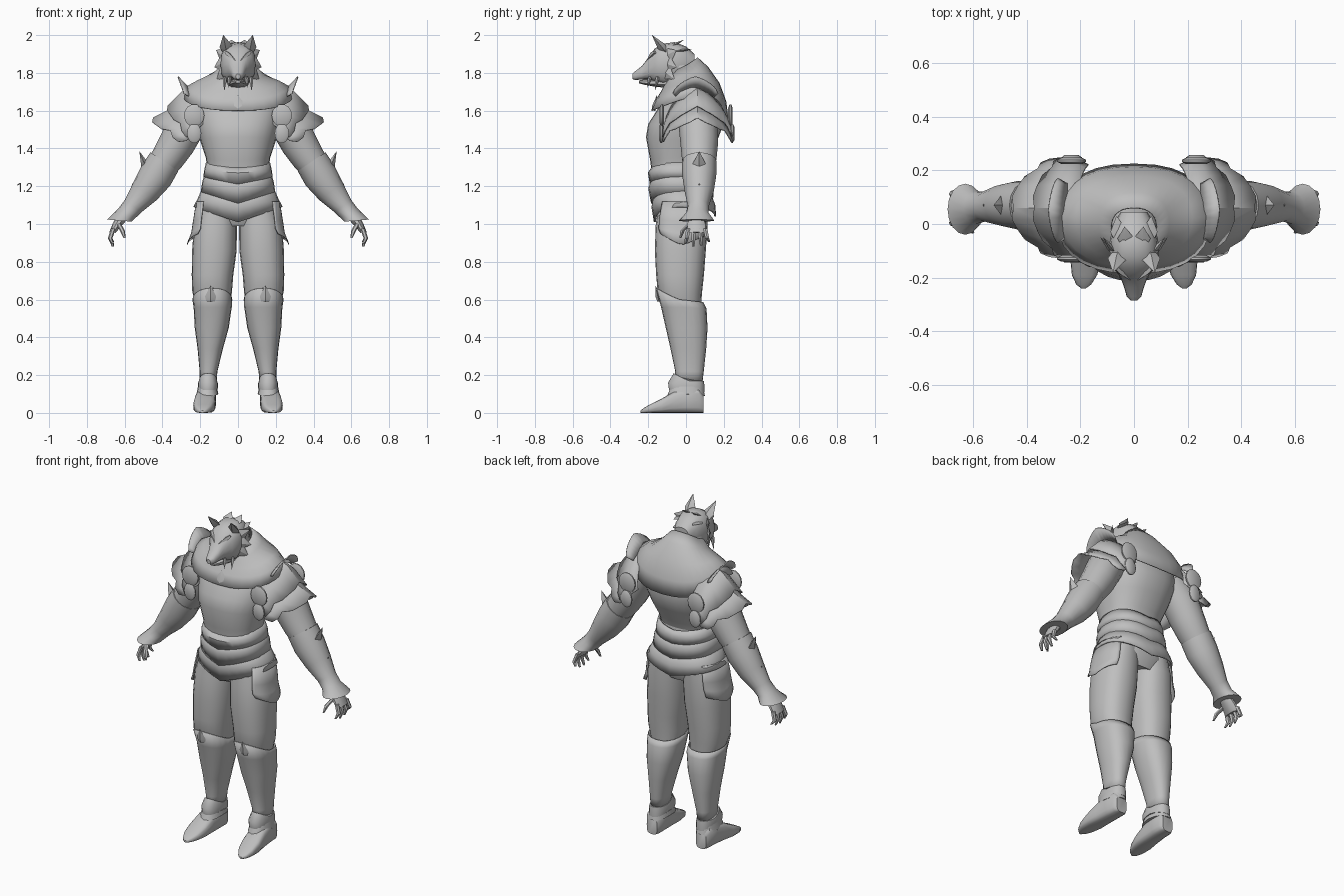
import bpy, bmesh, math
from mathutils import Vector

steel = bpy.data.materials.new("plain grey")
steel.diffuse_color = (0.52, 0.52, 0.52, 1)


def make(name, rings, closed=True, caps=True, mirror=False, thick=0.0, angle=40):
    """Skin a list of point rings (or open rows) into one object."""
    bm = bmesh.new()
    rows = [[bm.verts.new(p) for p in r] for r in rings]
    n = len(rows[0])
    for a, b in zip(rows, rows[1:]):
        for i in range(n if closed else n - 1):
            j = (i + 1) % n
            bm.faces.new((a[i], a[j], b[j], b[i]))
    if caps and closed:
        bm.faces.new(rows[0])
        bm.faces.new(rows[-1])
    bmesh.ops.remove_doubles(bm, verts=bm.verts, dist=0.0002)
    bmesh.ops.recalc_face_normals(bm, faces=bm.faces)
    me = bpy.data.meshes.new(name)
    bm.to_mesh(me)
    bm.free()
    me.materials.append(steel)
    ob = bpy.data.objects.new(name, me)
    bpy.context.collection.objects.link(ob)
    bpy.ops.object.select_all(action='DESELECT')
    ob.select_set(True)
    bpy.context.view_layer.objects.active = ob
    bpy.ops.object.shade_smooth_by_angle(angle=math.radians(angle))
    if thick:
        s = ob.modifiers.new("thickness", 'SOLIDIFY')
        s.thickness, s.offset = thick, 0
    if mirror:
        m = ob.modifiers.new("mirror", 'MIRROR')
        m.use_mirror_merge = False
    return ob


def band(name, rows, cx=0, n=28, vee=False, p=0.85, arc=None, **kw):
    """Rows: z front, z side, z back, half width, y front, y back, (centre x)."""
    a0, a1 = [math.radians(a) for a in (arc or (0, 360))]
    rings = []
    for zf, zs, zb, rx, yf, yb, *c in rows:
        ring = []
        for i in range(n):
            t = a0 + (a1 - a0) * i / (n - 1 if arc else n)
            s, k = math.sin(t), math.cos(t)
            x = rx * math.copysign(abs(s) ** p, s)
            y = (yf + yb) / 2 - (yb - yf) / 2 * math.copysign(abs(k) ** p, k)
            w = 1 - abs(x) / rx if vee else abs(k)
            ring.append(((c[0] if c else cx) + x, y, zs + ((zf if k > 0 else zb) - zs) * w))
        rings.append(ring)
    return make(name, rings, closed=not arc, **kw)


def limb(name, rows, n=16, **kw):
    """Rows: x, y, z, radius across, radius in y, tilt in degrees."""
    rings = []
    for x, y, z, ru, ry, tilt in rows:
        c, s = math.cos(math.radians(tilt)), math.sin(math.radians(tilt))
        ring = []
        for i in range(n):
            t = math.tau * i / n
            u = ru * math.cos(t)
            ring.append((x + u * c, y + ry * math.sin(t), z + u * s))
        rings.append(ring)
    return make(name, rings, **kw)


def along_y(name, rows, n=16, p=0.8, **kw):
    """Rows: y, centre x, half width, z bottom, z top."""
    rings = []
    for y, cx, w, z0, z1 in rows:
        ring = []
        for i in range(n):
            t = math.tau * i / n
            s, k = math.sin(t), math.cos(t)
            ring.append((cx + w * math.copysign(abs(s) ** p, s), y,
                         (z0 + z1) / 2 + (z1 - z0) / 2 * math.copysign(abs(k) ** p, k)))
        rings.append(ring)
    return make(name, rings, **kw)


def spike(name, base, tip, wide, thin, side=(1, 0, 0), mirror=True):
    """Flattened four-sided point from base to tip."""
    b, t = Vector(base), Vector(tip)
    d = (t - b).normalized()
    u = (Vector(side) - d * d.dot(Vector(side))).normalized()
    v = d.cross(u)
    rings = [[c + u * wide * f, c + v * thin * f, c - u * wide * f, c - v * thin * f]
             for c, f in ((b, 0.75), (b.lerp(t, 0.3), 1), (t, 0.02))]
    return make(name, rings, mirror=mirror, angle=30)


def shell(name, rows, n=13, jag=0.0):
    """Tent over the shoulder. Rows: top x, top z, edge x, edge z, centre y, half depth."""
    rings = []
    for r, (tx, tz, ex, ez, cy, w) in enumerate(rows):
        ring = []
        for i in range(n):
            a = 2 * i / (n - 1) - 1
            f = abs(a) ** 1.3
            j = jag if r == len(rows) - 1 and i % 4 == 2 else 0
            y = cy + w * (0.7 * math.sin(a * math.pi / 2) + 0.3 * a)
            ring.append((tx + (ex - tx) * f - j, y, tz + (ez - tz) * f + j * 0.6))
        rings.append(ring)
    return make(name, rings, closed=False, mirror=True, thick=0.006, angle=30)


# torso
band("breastplate", [(1.30, 1.31, 1.31, .165, -.185, .10), (1.34, 1.35, 1.35, .17, -.19, .115),
     (1.46, 1.44, 1.44, .20, -.212, .165), (1.53, 1.51, 1.53, .215, -.20, .20),
     (1.60, 1.60, 1.60, .23, -.155, .19), (1.70, 1.70, 1.70, .20, -.10, .15)])
band("mantle", [(1.79, 1.83, 1.88, .085, -.09, .06), (1.74, 1.79, 1.83, .13, -.11, .115),
     (1.70, 1.757, 1.745, .215, -.13, .175), (1.66, 1.73, 1.65, .265, -.155, .21),
     (1.60, 1.67, 1.56, .285, -.182, .222)], caps=False, thick=.006)
spike("mantle_crest", (0, -.172, 1.60), (0, -.155, 1.68), .045, .012, mirror=False)

# waist and hips
band("waist", [(1.36, 1.36, 1.36, .15, -.16, .09), (1.2, 1.2, 1.2, .165, -.165, .11),
     (1.06, 1.06, 1.06, .195, -.155, .12), (.99, 1.03, .99, .15, -.12, .09)])
band("belt_upper", [(1.30, 1.325, 1.30, .165, -.175, .115), (1.27, 1.28, 1.27, .175, -.197, .13),
     (1.20, 1.25, 1.22, .178, -.185, .13)], vee=True, caps=False, thick=.01)
band("belt_middle", [(1.24, 1.27, 1.25, .17, -.175, .12), (1.19, 1.22, 1.2, .185, -.195, .14),
     (1.11, 1.17, 1.14, .192, -.18, .14)], vee=True, caps=False, thick=.01)
band("belt_skirt", [(1.16, 1.2, 1.18, .18, -.165, .12), (1.09, 1.13, 1.1, .21, -.178, .15),
     (1.01, 1.09, 1.04, .232, -.165, .155)], vee=True, caps=False, thick=.01)

# legs
band("thigh", [(1.12, 1.12, 1.12, .09, -.14, .11, .105), (1.0, 1.0, 1.0, .113, -.16, .115, .119),
     (.86, .86, .86, .118, -.165, .105, .125), (.73, .73, .73, .11, -.158, .095, .135),
     (.64, .64, .64, .105, -.15, .085, .137), (.57, .57, .57, .09, -.12, .08, .132)],
     n=20, mirror=True)
band("thigh_plate", [(1.12, 1.12, 1.12, .10, -.145, .115), (1.03, 1.01, 1.03, .117, -.163, .119),
     (.98, .95, .98, .126, -.166, .116), (.96, .89, .94, .148, -.155, .11)],
     cx=.12, n=15, arc=(35, 150), mirror=True, thick=.004)
band("greave", [(.66, .60, .585, .104, -.157, .09, .136), (.56, .56, .55, .099, -.13, .107, .134),
     (.45, .45, .45, .088, -.105, .112, .139), (.34, .34, .34, .065, -.08, .105, .147),
     (.22, .22, .22, .045, -.055, .092, .156), (.16, .16, .16, .043, -.055, .085, .158)],
     n=20, mirror=True, thick=.004, caps=False)
spike("knee_petal", (.145, -.143, .59), (.145, -.162, .675), .03, .012)
band("ankle_guard", [(.21, .17, .17, .048, -.065, .095), (.16, .15, .14, .054, -.095, .098),
     (.12, .13, .11, .052, -.09, .098)], cx=.159, n=16, mirror=True)
band("ankle_cuff", [(.14, .14, .14, .05, -.08, .09), (.09, .10, .09, .058, -.10, .10)],
     cx=.162, n=16, mirror=True)
along_y("shoe", [(.092, .166, .035, 0, .10), (.07, .166, .05, 0, .13), (.01, .168, .052, 0, .135),
        (-.06, .173, .055, .0, .115), (-.13, .179, .058, 0, .075), (-.19, .184, .047, 0, .045),
        (-.225, .187, .028, 0, .025), (-.24, .188, .008, 0, .012)], p=.6, mirror=True)

# arms
limb("upper_arm", [(.20, .06, 1.62, .09, .10, 35), (.27, .065, 1.53, .102, .105, 32),
     (.322, .07, 1.43, .097, .10, 32), (.372, .07, 1.35, .088, .092, 33),
     (.43, .07, 1.27, .075, .08, 35)], mirror=True)
limb("gauntlet", [(.39, .07, 1.33, .089, .092, 34), (.435, .07, 1.255, .092, .09, 34),
     (.493, .07, 1.172, .077, .077, 36), (.555, .065, 1.095, .055, .056, 36),
     (.589, .06, 1.056, .052, .06, 28), (.628, .055, 1.018, .066, .095, 5)], mirror=True)
spike("elbow_point", (.478, .07, 1.275), (.522, .07, 1.385), .04, .022, (0, 1, 0))
spike("forearm_fin", (.53, .07, 1.15), (.562, .07, 1.215), .03, .018, (0, 1, 0))

# hands
limb("palm", [(.61, .055, 1.04, .03, .035, 20), (.637, .055, 1.0, .026, .05, 10),
     (.665, .055, .955, .017, .052, 5)], n=10, mirror=True)
for i, drop in enumerate((.0, -.012, -.008, .012)):
    y = .012 + .03 * i
    yt = y + (i - 1.3) * .012
    limb("finger", [(.66, y, .975, .013, .013, 0), (.677, (y + yt) / 2, .925, .012, .012, 0),
         (.662, yt, .893 + drop, .006, .007, 0)], n=6, mirror=True)
limb("thumb", [(.632, .02, 1.0, .014, .014, 0), (.612, -.018, .965, .013, .013, 0),
     (.60, -.03, .925, .006, .006, 0)], n=6, mirror=True)

# shoulder armour
shell("shoulder_upper", [(.22, 1.74, .17, 1.54, .055, .165), (.295, 1.70, .23, 1.49, .06, .185),
      (.385, 1.615, .275, 1.46, .06, .185)], jag=.015)
shell("shoulder_lower", [(.27, 1.67, .22, 1.48, .06, .17), (.37, 1.60, .275, 1.44, .06, .185),
      (.468, 1.55, .315, 1.435, .06, .18)], jag=.02)
shell("shoulder_crest", [(.25, 1.71, .25, 1.67, .05, .10), (.318, 1.78, .285, 1.69, .05, .12)])
for y in (-.128, .235):
    # round plates hanging at the armpits, front and rear
    for z, r, h in ((1.575, .054, .06), (1.48, .038, .052)):
        lean = .012 if y > 0 else -.004
        rings = [[(.232 + r * f * math.cos(i * math.tau / 14), y + d + (1.575 - z) * lean * 8,
                   z + h * f * math.sin(i * math.tau / 14)) for i in range(14)]
                 for f, d in ((.7, -.012), (1, -.004), (1, .004), (.7, .012))]
        make("armpit_plate", rings, mirror=True)

# neck and head
limb("neck", [(0, .0, 1.70, .12, .11, 0), (0, -.02, 1.80, .09, .09, 0), (0, -.06, 1.90, .07, .08, 0)])
along_y("head", [(.045, 0, .05, 1.80, 1.90), (0, 0, .075, 1.76, 1.94), (-.06, 0, .09, 1.74, 1.963),
        (-.12, 0, .093, 1.735, 1.955), (-.165, 0, .078, 1.75, 1.93), (-.195, 0, .052, 1.765, 1.885),
        (-.235, 0, .037, 1.765, 1.835), (-.27, 0, .027, 1.762, 1.808), (-.284, 0, .012, 1.768, 1.795)])
along_y("jaw", [(-.10, 0, .06, 1.72, 1.78), (-.17, 0, .042, 1.728, 1.768),
        (-.225, 0, .026, 1.738, 1.765), (-.25, 0, .012, 1.745, 1.76)], n=10)
spike("brow", (.065, -.165, 1.91), (.012, -.21, 1.865), .012, .014)
spike("ear", (.058, -.11, 1.915), (.078, -.18, 2.0), .034, .022)
for base, tip in (((.07, -.15, 1.78), (.072, -.165, 1.705)), ((.045, -.19, 1.78), (.05, -.205, 1.72))):
    spike("fang", base, tip, .010, .010)
# fur tufts on cheeks and crown
for base, tip in (((.075, -.10, 1.89), (.115, -.05, 1.92)), ((.08, -.10, 1.85), (.125, -.05, 1.83)),
                  ((.075, -.11, 1.81), (.112, -.06, 1.765)), ((.065, -.09, 1.77), (.085, -.05, 1.71))):
    spike("cheek_tuft", base, tip, .034, .01, (0, 0, 1))
for base, tip in (((.03, -.07, 1.945), (.035, -.01, 1.975)), ((.055, -.05, 1.915), (.065, .03, 1.925))):
    spike("crown_tuft", base, tip, .03, .008)
